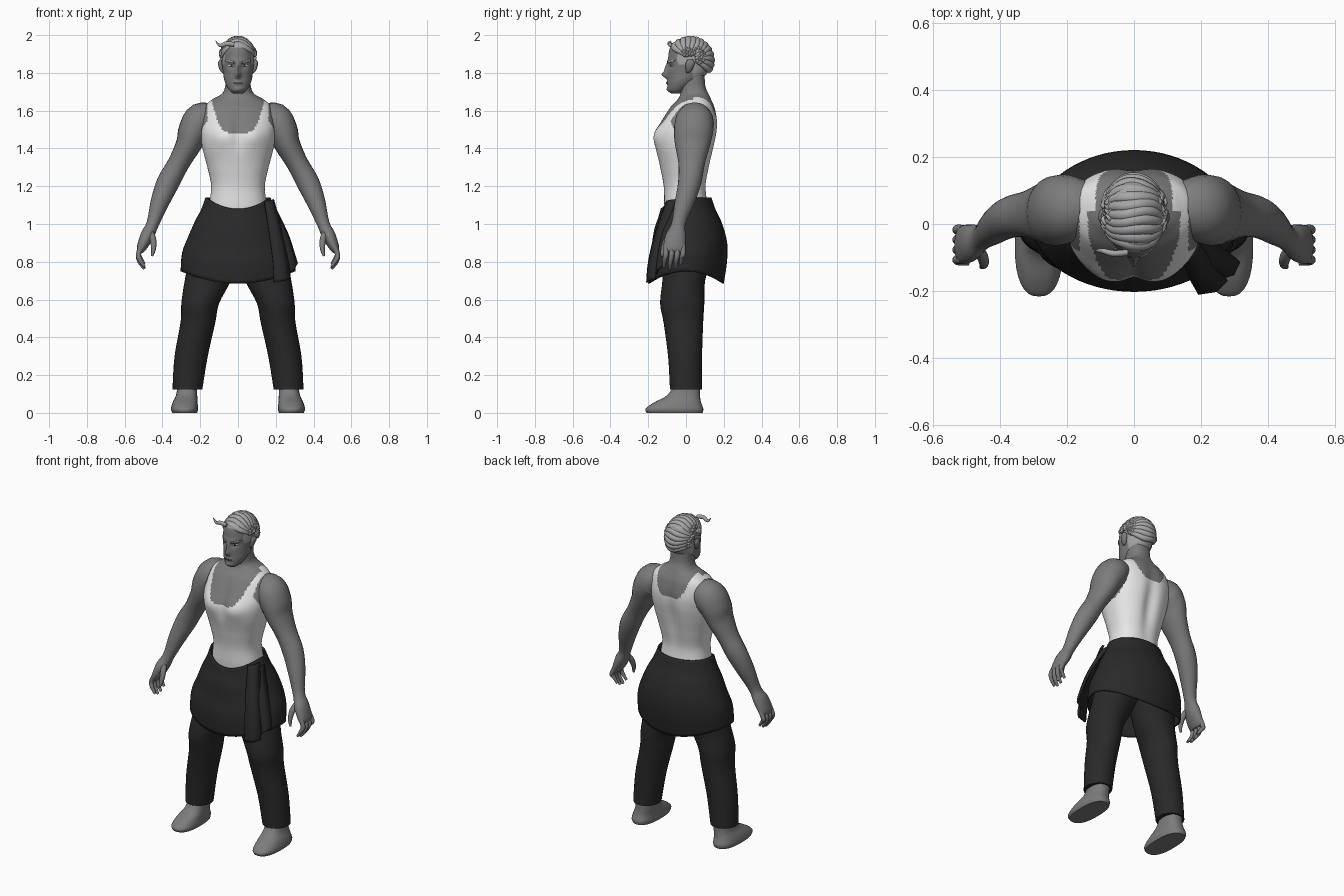
import bpy, bmesh, math, random
from mathutils import Vector

random.seed(4)
if "Cube" in bpy.data.objects:
    bpy.data.objects.remove(bpy.data.objects["Cube"])


def material(name, level):
    mat = bpy.data.materials.new(name)
    mat.use_nodes = True
    colour = (level, level, level, 1)
    mat.diffuse_color = colour
    mat.node_tree.nodes["Principled BSDF"].inputs["Base Color"].default_value = colour
    return mat


SKIN = material("skin grey", 0.2)
WHITE = material("vest white", 0.8)
DARK = material("cloth black", 0.022)
HAIR = material("hair light grey", 0.38)
LIP = material("lip dark grey", 0.09)


def finish(name, bm, mats, rule=None, thickness=0):
    bmesh.ops.recalc_face_normals(bm, faces=bm.faces)
    for face in bm.faces:
        face.smooth = True
        if rule:
            face.material_index = int(rule(face.calc_center_median()))
    mesh = bpy.data.meshes.new(name)
    bm.to_mesh(mesh)
    bm.free()
    mesh.set_sharp_from_angle(angle=math.radians(50))
    for mat in mats:
        mesh.materials.append(mat)
    obj = bpy.data.objects.new(name, mesh)
    bpy.context.collection.objects.link(obj)
    if thickness:
        mod = obj.modifiers.new("thickness", "SOLIDIFY")
        mod.thickness = thickness
        mod.offset = 0
    return obj


def spline(keys, steps):
    """Smooth in-between sections through the key sections."""
    out = []
    for i in range(len(keys) - 1):
        a, b, c, d = (keys[max(0, min(len(keys) - 1, i + k))] for k in (-1, 0, 1, 2))
        for j in range(steps):
            t = j / steps
            out.append([q + t / 2 * (r - p + t * (2*p - 5*q + 4*r - s + t * (3*q - p - 3*r + s)))
                        for p, q, r, s in zip(a, b, c, d)])
    return out + [list(keys[-1])]


def loft(name, keys, mats, rule=None, sides=24, steps=4, tilt=False, side=(0, 1, 0),
         power=2, flip=1, caps=True, shape=None, thickness=0):
    """Skin rings (x, y, z, radius, depth radius); tilt turns them along the path."""
    rings = spline(keys, steps)
    side = Vector(side).normalized()
    bm = bmesh.new()
    loops = []
    for i, ring in enumerate(rings):
        centre, across = Vector(ring[:3]), Vector((1, 0, 0))
        if tilt:
            before, after = rings[max(i - 1, 0)], rings[min(i + 1, len(rings) - 1)]
            across = side.cross(Vector(after[:3]) - Vector(before[:3])).normalized()
        loop = []
        for k in range(sides):
            angle = math.tau * k / sides
            c, s = (math.copysign(abs(f(angle)) ** (2 / power), f(angle))
                    for f in (math.cos, math.sin))
            point = centre + across * (c * ring[3]) + side * (s * ring[4])
            if shape:
                point = shape(point)
            point.x *= flip
            loop.append(bm.verts.new(point))
        loops.append(loop)
    for low, high in zip(loops, loops[1:]):
        for k in range(sides):
            n = (k + 1) % sides
            bm.faces.new((low[k], low[n], high[n], high[k]))
    if caps:
        bm.faces.new(loops[0])
        bm.faces.new(loops[-1])
    return finish(name, bm, mats, rule, thickness)


def sheet(name, rows, mat, thickness):
    bm = bmesh.new()
    grid = [[bm.verts.new(p) for p in row] for row in rows]
    for a, b in zip(grid, grid[1:]):
        for k in range(len(a) - 1):
            bm.faces.new((a[k], a[k + 1], b[k + 1], b[k]))
    return finish(name, bm, [mat], None, thickness)


def swell(point, centre, size):
    """Gaussian weight around a spot, the same on both sides of the body."""
    d = [(abs(point.x) - centre[0]) / size[0], (point.y - centre[1]) / size[1],
         (point.z - centre[2]) / size[2]]
    return math.exp(-sum(v * v for v in d))


# Torso and neck, with the vest marked out by its neckline and armholes
def muscles(p):
    q = p.copy()
    q.y -= 0.014 * swell(p, (0.085, -0.15, 1.46), (0.06, 0.1, 0.06))
    q.y += 0.012 * swell(p, (0, -0.15, 1.5), (0.025, 0.1, 0.12))
    q.y -= 0.02 * swell(p, (0, 0.16, 1.38), (0.04, 0.08, 0.2))
    return q


def is_skin(p):
    x = abs(p.x)
    front = p.y < 0.04
    neckline = (1.48 if front else 1.53) + 0.12 * (x / (0.125 if front else 0.11)) ** 4
    armhole = 1.40 + 0.2 * ((p.y - 0.03) / 0.13) ** 2
    return p.z > neckline or (x > 0.162 and p.z > armhole)


loft("torso", [(0, 0, 1.03, .15, .11), (0, 0, 1.1, .152, .115), (0, -.005, 1.2, .142, .113),
               (0, -.005, 1.3, .162, .132), (0, -.005, 1.4, .188, .155), (0, .002, 1.48, .2, .164),
               (0, .02, 1.55, .2, .148), (0, .035, 1.62, .18, .118), (0, .045, 1.66, .135, .09),
               (0, .045, 1.69, .085, .075), (0, .035, 1.73, .068, .068), (0, .03, 1.8, .065, .068)],
     [WHITE, SKIN], is_skin, sides=112, steps=8, power=2.3, shape=muscles)


# Head, with nose, eye sockets, lips and scalp colour
def features(p):
    q = p.copy()
    q.y -= 0.03 * swell(p, (0, -.1, 1.79), (.013, .08, .018))
    q.y -= 0.016 * swell(p, (0, -.1, 1.825), (.011, .08, .025))
    q.y += 0.012 * swell(p, (.035, -.09, 1.838), (.02, .08, .013))
    q.y -= 0.007 * swell(p, (0, -.1, 1.748), (.025, .08, .01))
    q.y -= 0.007 * swell(p, (0, -.1, 1.712), (.022, .08, .012))
    q.y -= 0.005 * swell(p, (.03, -.1, 1.862), (.03, .08, .012))
    return q


def is_scalp(p):
    hairline = 1.935 if p.y < -.045 else 1.84 if p.y < .035 else 1.765
    return p.z > hairline


head = loft("head", [(0, -.055, 1.692, .025, .025), (0, -.045, 1.71, .047, .05),
                     (0, -.02, 1.75, .069, .077), (0, .008, 1.8, .079, .105),
                     (0, .02, 1.87, .086, .115), (0, .022, 1.93, .08, .108),
                     (0, .022, 1.965, .058, .08), (0, .022, 1.983, .015, .02)],
            [SKIN, HAIR], is_scalp, sides=80, steps=8, shape=features)
bpy.context.view_layer.update()


def face_plate(name, x, z, wide, tall, slope, mat, lift):
    rows = []
    for v in (-1, 0, 1):
        row = []
        for k in range(-4, 5):
            u = k / 4
            px = x + u * wide
            pz = z + v * tall * math.sqrt(1.05 - u * u) + slope * u
            hit, spot, _, _ = head.ray_cast((px, -1, pz), (0, 1, 0))
            row.append(spot + Vector((0, -lift, 0)) if hit else Vector((px, -.09, pz)))
        rows.append(row)
    sheet(name, rows, mat, 0.003)


face_plate("mouth", 0, 1.747, .024, .003, 0, LIP, .001)
for label, s in (("left", 1), ("right", -1)):
    face_plate(label + "_eye", s * .036, 1.838, .016, .005, s * .002, WHITE, .001)
    face_plate(label + "_iris", s * .034, 1.838, .005, .005, 0, DARK, .003)
    face_plate(label + "_eyebrow", s * .042, 1.86, .026, .005, s * .007, HAIR, .003)
    loft(label + "_ear", [(.078, .01, 1.80, .006, .008), (.086, .015, 1.815, .011, .016),
                          (.094, .022, 1.85, .012, .024), (.092, .022, 1.872, .005, .012)],
         [SKIN], flip=s, sides=16)

# Hair: wavy locks combed across the head, and curls at the temples
def on_head(t, a, lift=0):
    ring = math.sin(t)
    return Vector(((.09 + lift) * math.cos(t), .022 - (.115 + lift) * ring * math.cos(a),
                   1.868 + (.112 + lift) * ring * math.sin(a)))


def lock(name, start, end, a, width, wave):
    side = Vector((0, math.sin(a), math.cos(a)))
    keys = []
    for k in range(9):
        u = k / 8
        spot = on_head(start + (end - start) * u, a) + side * (wave * math.sin(u * 9 + a * 3))
        body = math.sin(math.pi * (.08 + .84 * u)) ** .6
        keys.append((*spot, .017 * body, width * body))
    loft(name, keys, [HAIR], tilt=True, side=side, sides=10, steps=3)


for i in range(13):
    lock(f"hair_lock_{i}", math.radians(16), math.radians(164),
         math.radians(42 + 13.5 * i), .019, .006)
for s in (1, -1):
    for i in range(12):
        mid = math.radians(random.uniform(20, 42))
        start, end = mid - .2, mid + .2
        if s < 0:
            start, end = math.pi - start, math.pi - end
        lock(f"temple_curl_{i}", start, end, math.radians(50 + 13 * i), .012, .005)
loft("hair_flick", [(-.02, -.085, 1.95, .012, .01), (-.06, -.088, 1.955, .013, .01),
                    (-.095, -.08, 1.945, .009, .008), (-.118, -.08, 1.97, .001, .001)],
     [HAIR], tilt=True, sides=10)

# Arms, hands, legs and feet
for label, s in (("left", 1), ("right", -1)):
    loft(label + "_arm", [(.12, .05, 1.56, .07, .07), (.19, .045, 1.55, .094, .1),
                          (.235, .04, 1.49, .083, .104), (.262, .035, 1.42, .068, .093),
                          (.315, .03, 1.32, .057, .07), (.37, .02, 1.22, .06, .062),
                          (.412, -.005, 1.12, .05, .054), (.452, -.04, 1.0, .033, .038),
                          (.48, -.055, .94, .036, .054), (.51, -.062, .875, .026, .058),
                          (.518, -.062, .85, .014, .048)],
         [SKIN], tilt=True, flip=s)
    for i in range(4):
        y, drop = -.106 + .03 * i, (.012, 0, .006, .025)[i]
        loft(f"{label}_finger_{i}", [(.508, y, .885, .014, .013), (.527, y, .84, .014, .014),
                                     (.52, y - .006, .80 + drop, .012, .012),
                                     (.495, y - .01, .762 + drop, .007, .008)],
             [SKIN], tilt=True, flip=s, sides=12)
    loft(label + "_thumb", [(.465, -.07, .965, .014, .016), (.45, -.1, .92, .017, .018),
                            (.447, -.12, .87, .013, .013), (.455, -.128, .83, .006, .006)],
         [SKIN], tilt=True, flip=s, sides=12)
    loft(label + "_trouser_leg", [(.268, 0, .125, .079, .085), (.248, -.005, .3, .088, .09),
                                  (.212, -.014, .48, .092, .105), (.2, -.02, .58, .1, .117),
                                  (.16, -.012, .7, .122, .113), (.12, .01, .85, .13, .13),
                                  (.09, .01, 1.0, .09, .09)],
         [DARK], flip=s, sides=32)
    loft(label + "_foot", [(.282, -.06, 0, .066, .148), (.283, -.061, .022, .072, .153),
                           (.28, -.045, .055, .066, .125), (.272, -.012, .095, .056, .086),
                           (.268, .008, .16, .05, .066)],
         [SKIN], flip=s, sides=32, power=2.5)


# Wrapped overskirt with a dipped waist and a hem that rises at the hips
def drape(p):
    q = p.copy()
    fall = min(1, max(0, (1.14 - p.z) / .44))
    q.z += fall * .065 * (p.x / .3) ** 2
    q.z -= (1 - fall) ** 2 * .06 * min(1, max(0, -p.y / .13)) ** 2
    return q


loft("overskirt", [(0, 0, 1.14, .168, .13), (0, .005, 1.07, .192, .15), (0, .012, 1.0, .225, .176),
                   (0, .018, .9, .262, .196), (0, .008, .8, .292, .205), (0, 0, .685, .3, .196)],
     [DARK], sides=64, caps=False, shape=drape, thickness=.008)


def panel(name, left, right):
    rows = []
    for a, b in zip(spline(left, 4), spline(right, 4)):
        a, b = Vector(a), Vector(b)
        bulge = Vector((.012, -.012, 0))
        rows.append([a, a.lerp(b, .5) + bulge, b])
    sheet(name, rows, DARK, .012)


panel("front_wrap_panel", [(.14, -.1, 1.12), (.165, -.16, .95), (.185, -.195, .8), (.19, -.205, .69)],
      [(.185, -.05, 1.13), (.235, -.115, .95), (.265, -.15, .8), (.275, -.165, .71)])
panel("side_wrap_panel", [(.17, -.07, 1.1), (.215, -.13, .95), (.25, -.155, .8), (.255, -.16, .73)],
      [(.185, -.01, 1.1), (.26, -.07, .95), (.3, -.1, .83), (.312, -.11, .79)])
